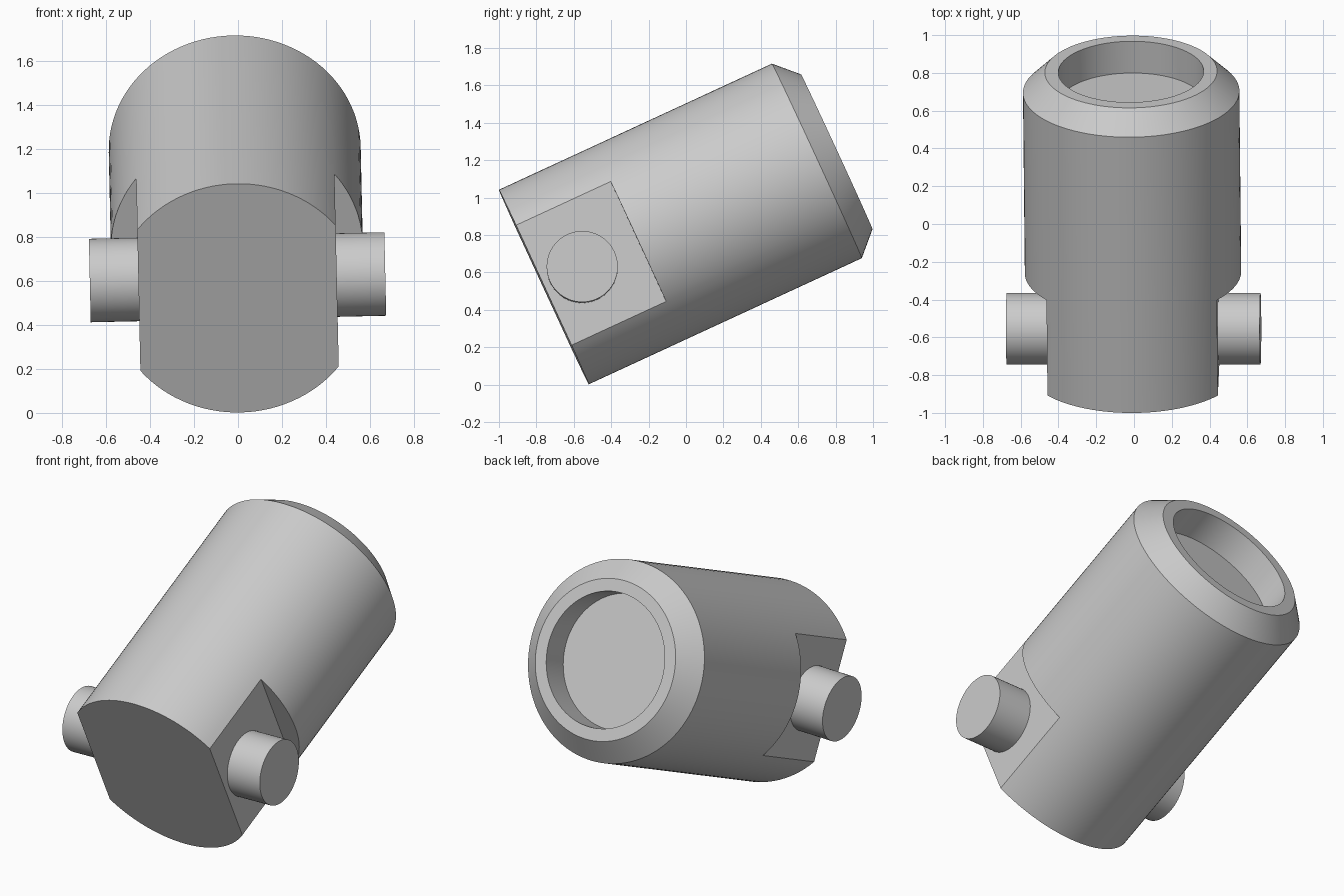
import bpy, bmesh, math
from mathutils import Matrix, Vector

cube = bpy.data.objects.get("Cube")
if cube:
    bpy.data.objects.remove(cube, do_unlink=True)

# Material
grey = bpy.data.materials.new("light grey")
grey.use_nodes = True
colour = (0.6, 0.6, 0.6, 1)
grey.diffuse_color = colour
grey.node_tree.nodes["Principled BSDF"].inputs["Base Color"].default_value = colour

# Main sizes; the local y axis runs along the barrel from its front face
SIDES = 104
RADIUS = 0.573
LENGTH = 1.725
CHAMFER = 0.117
FLAT_LENGTH = 0.557
FLAT_X = RADIUS * math.cos(11 * math.tau / SIDES)
BORE_RADIUS, BORE_DEPTH = 0.385, 0.185
PIN_RADIUS, PIN_END, PIN_Y = 0.19, 0.672, 0.226

placement = (Matrix.Translation((0, -0.76, 0.522))
             @ Matrix.Rotation(math.radians(-1.27), 4, 'Y')
             @ Matrix.Rotation(math.radians(24.8), 4, 'X'))


def finish(bm, name):
    bmesh.ops.remove_doubles(bm, verts=bm.verts, dist=1e-5)
    bmesh.ops.recalc_face_normals(bm, faces=bm.faces)
    bm.transform(placement)
    mesh = bpy.data.meshes.new(name)
    bm.to_mesh(mesh)
    bm.free()
    mesh.materials.append(grey)
    obj = bpy.data.objects.new(name, mesh)
    bpy.context.collection.objects.link(obj)
    bpy.ops.object.select_all(action='DESELECT')
    obj.select_set(True)
    bpy.context.view_layer.objects.active = obj
    bpy.ops.object.shade_smooth_by_angle(angle=math.radians(30))


def ring(bm, y, radius, limit=RADIUS):
    """Circle of vertices around the barrel axis, cut flat at x = +-limit."""
    verts = []
    for i in range(SIDES):
        a = i * math.tau / SIDES
        x = max(-limit, min(limit, radius * math.cos(a)))
        verts.append(bm.verts.new((x, y, radius * math.sin(a))))
    return verts


# Barrel: flattened front, chamfered back, shallow round bore
bm = bmesh.new()
rings = [
    ring(bm, 0, RADIUS, FLAT_X),
    ring(bm, FLAT_LENGTH, RADIUS, FLAT_X),
    ring(bm, FLAT_LENGTH, RADIUS),
    ring(bm, LENGTH - CHAMFER, RADIUS),
    ring(bm, LENGTH, RADIUS - CHAMFER),
    ring(bm, LENGTH, BORE_RADIUS),
    ring(bm, LENGTH - BORE_DEPTH, BORE_RADIUS),
]
for a, b in zip(rings, rings[1:]):
    for i in range(SIDES):
        j = (i + 1) % SIDES
        bm.faces.new((a[i], a[j], b[j], b[i]))
bm.faces.new(rings[0])
bm.faces.new(rings[-1])
finish(bm, "barrel")

# Side pins
for side, name in ((1, "left_pin"), (-1, "right_pin")):
    bm = bmesh.new()
    depth = PIN_END - FLAT_X + 0.02
    centre = Vector((side * (PIN_END - depth / 2), PIN_Y, 0))
    bmesh.ops.create_cone(
        bm, cap_ends=True, segments=64, radius1=PIN_RADIUS, radius2=PIN_RADIUS,
        depth=depth,
        matrix=Matrix.Translation(centre) @ Matrix.Rotation(math.pi / 2, 4, 'Y'))
    finish(bm, name)
